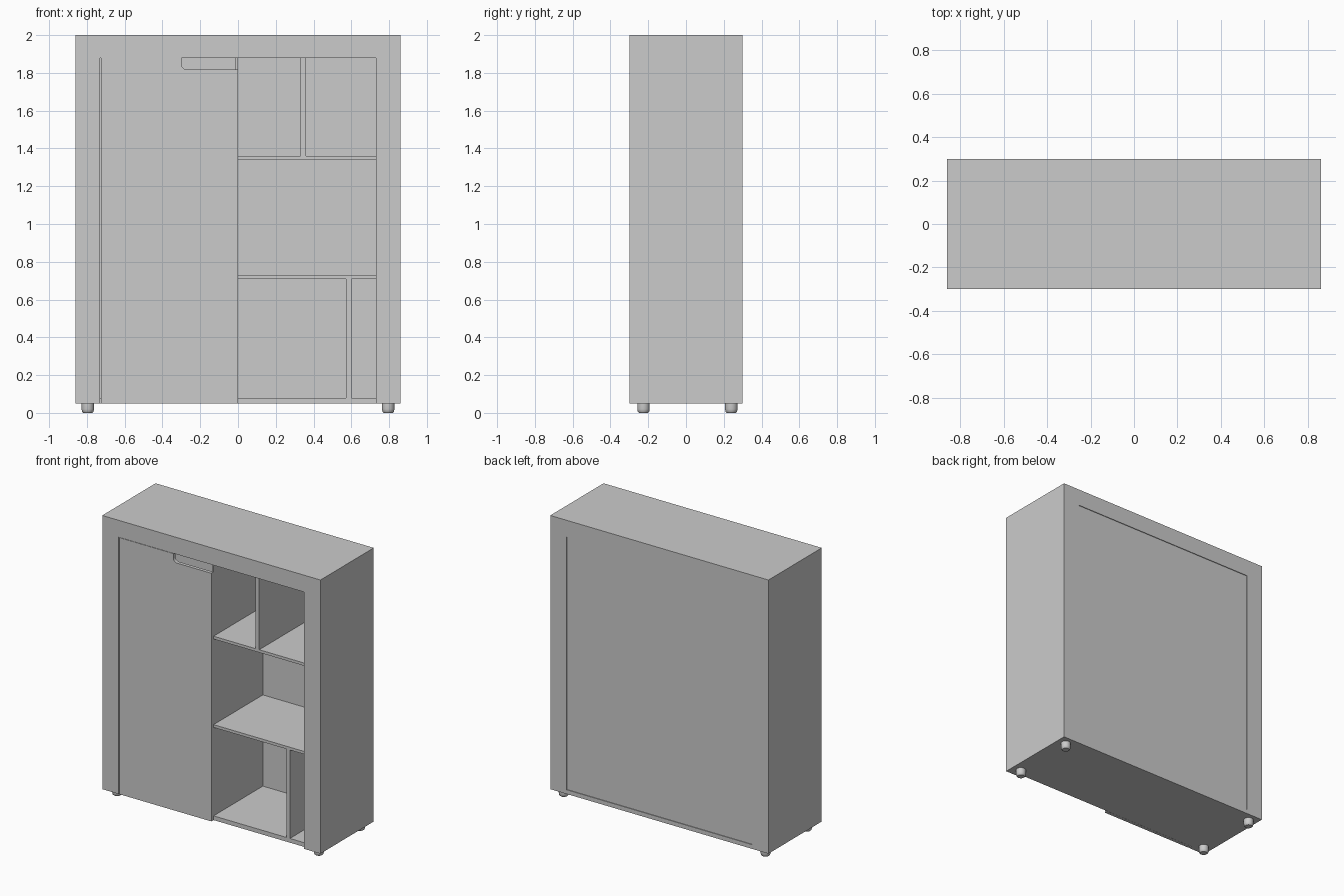
import bpy, bmesh, math

if "Cube" in bpy.data.objects:
    bpy.data.objects.remove(bpy.data.objects["Cube"])

grey = bpy.data.materials.new("pale grey")
grey.diffuse_color = (0.6, 0.6, 0.6, 1)
grey.use_nodes = True
grey.node_tree.nodes["Principled BSDF"].inputs["Base Color"].default_value = grey.diffuse_color


def finish(name, bm):
    me = bpy.data.meshes.new(name)
    bmesh.ops.recalc_face_normals(bm, faces=bm.faces)
    bm.to_mesh(me)
    bm.free()
    me.materials.append(grey)
    ob = bpy.data.objects.new(name, me)
    bpy.context.collection.objects.link(ob)
    return ob


def box(name, x0, x1, y0, y1, z0, z1):
    bm = bmesh.new()
    bmesh.ops.create_cube(bm, size=1)
    for v in bm.verts:
        v.co = (x1 if v.co.x > 0 else x0, y1 if v.co.y > 0 else y0, z1 if v.co.z > 0 else z0)
    return finish(name, bm)


# outer frame
box("left_side", -0.86, -0.73, -0.3, 0.3, 0.05, 2.0)
box("right_side", 0.73, 0.86, -0.3, 0.3, 0.05, 2.0)
box("top_beam", -0.73, 0.73, -0.3, 0.3, 1.88, 2.0)
box("bottom_panel", -0.73, 0.73, -0.275, 0.3, 0.05, 0.08)
box("back_panel", -0.73, 0.73, 0.28, 0.295, 0.08, 1.88)

# open compartments
box("centre_partition", -0.012, 0.0, -0.275, 0.28, 0.08, 1.88)
box("upper_shelf", 0.0, 0.73, -0.275, 0.28, 1.34, 1.36)
box("lower_shelf", 0.0, 0.73, -0.275, 0.28, 0.71, 0.73)
box("upper_divider", 0.33, 0.36, -0.275, 0.28, 1.36, 1.88)
box("lower_divider", 0.573, 0.602, -0.275, 0.28, 0.08, 0.71)

# door with a rounded grip cut-out in its top corner
r = 0.03
outline = [(-0.725, 0.05), (0.0, 0.05), (0.0, 1.818)]
outline += [(-0.27 - r * math.sin(a), 1.848 - r * math.cos(a))
            for a in (math.radians(15 * i) for i in range(7))]
outline += [(-0.30, 1.878), (-0.725, 1.878)]
bm = bmesh.new()
face = bm.faces.new([bm.verts.new((x, -0.3, z)) for x, z in outline])
ext = bmesh.ops.extrude_face_region(bm, geom=[face], use_keep_orig=True)
bmesh.ops.translate(bm, vec=(0, 0.024, 0),
                    verts=[g for g in ext["geom"] if isinstance(g, bmesh.types.BMVert)])
finish("door", bm)

# short round feet with a softened lower rim
profile = [(0.024, 0.0), (0.030, 0.006), (0.033, 0.02), (0.033, 0.05)]
n = 24
for sx, side in ((-1, "left"), (1, "right")):
    for y, end in ((-0.225, "front"), (0.24, "back")):
        bm = bmesh.new()
        rings = [[bm.verts.new((sx * 0.795 + rad * math.cos(2 * math.pi * i / n),
                                y + rad * math.sin(2 * math.pi * i / n), z))
                  for i in range(n)] for rad, z in profile]
        for a, b in zip(rings, rings[1:]):
            for i in range(n):
                j = (i + 1) % n
                bm.faces.new((a[i], a[j], b[j], b[i]))
        bm.faces.new(rings[0])
        bm.faces.new(rings[-1])
        ob = finish(f"{end}_{side}_foot", bm)
        bpy.ops.object.select_all(action='DESELECT')
        ob.select_set(True)
        bpy.context.view_layer.objects.active = ob
        bpy.ops.object.shade_smooth_by_angle(angle=math.radians(40))
